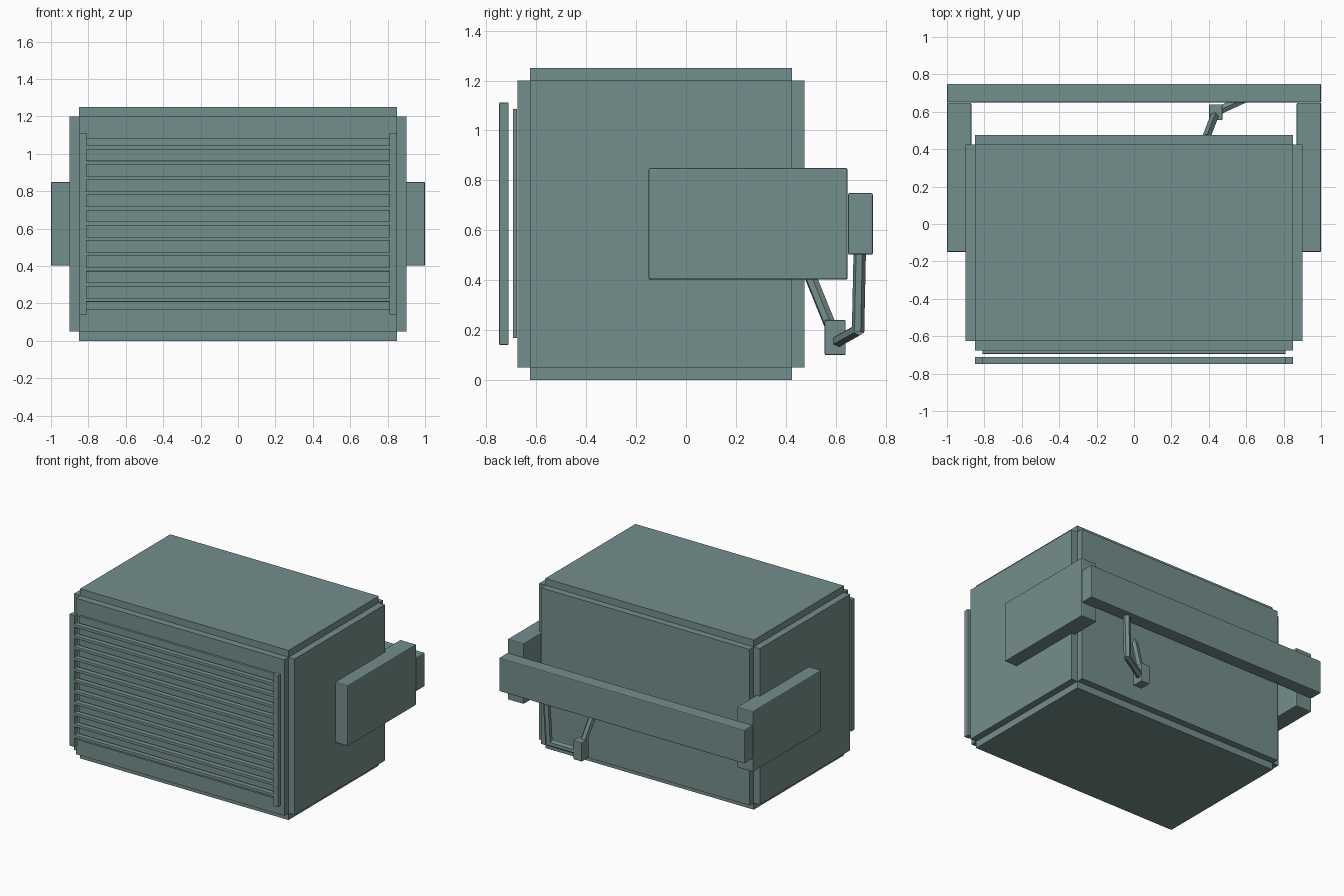
import bpy, bmesh
from mathutils import Vector

if "Cube" in bpy.data.objects:
    bpy.data.objects.remove(bpy.data.objects["Cube"])

# Dark grey-green paint used on every part
paint = bpy.data.materials.new("grey_green_paint")
paint.diffuse_color = (0.175, 0.275, 0.262, 1)
paint.use_nodes = True
paint.node_tree.nodes["Principled BSDF"].inputs["Base Color"].default_value = paint.diffuse_color


def make_object(name, bm):
    bmesh.ops.recalc_face_normals(bm, faces=bm.faces)
    mesh = bpy.data.meshes.new(name)
    bm.to_mesh(mesh)
    bm.free()
    mesh.materials.append(paint)
    obj = bpy.data.objects.new(name, mesh)
    bpy.context.collection.objects.link(obj)
    return obj


def add_box(bm, x, y, z):
    verts = bmesh.ops.create_cube(bm, size=1)["verts"]
    for v in verts:
        v.co = [lo + (c + 0.5) * (hi - lo) for c, (lo, hi) in zip(v.co, (x, y, z))]


def box(name, x, y, z, bevel=0.0):
    bm = bmesh.new()
    add_box(bm, x, y, z)
    obj = make_object(name, bm)
    if bevel:
        mod = obj.modifiers.new("Bevel", "BEVEL")
        mod.width = bevel
        mod.segments = 2
    return obj


def rod(name, points, radius):
    """Six-sided bar following a path of points."""
    bm = bmesh.new()
    for a, b in zip(points, points[1:]):
        a, b = Vector(a), Vector(b)
        d = b - a
        turn = d.to_track_quat("Z", "Y")
        verts = bmesh.ops.create_cone(bm, cap_ends=True, segments=6, radius1=radius,
                                      radius2=radius, depth=d.length + radius * 0.6)["verts"]
        for v in verts:
            v.co = (a + b) / 2 + turn @ v.co
    return make_object(name, bm)


# Main housing: raised panels on all six sides leave stepped edges
bm = bmesh.new()
add_box(bm, (-0.85, 0.85), (-0.625, 0.425), (0, 1.25))
add_box(bm, (-0.9, 0.9), (-0.625, 0.425), (0.05, 1.2))
add_box(bm, (-0.85, 0.85), (-0.675, 0.475), (0.05, 1.2))
make_object("housing", bm)

# Front grille: backing panel, two posts, slats between them
box("grille_panel", (-0.81, 0.81), (-0.694, -0.677), (0.168, 1.086), 0.002)
for side, s in (("left", -1), ("right", 1)):
    box(f"grille_post_{side}", sorted((s * 0.81, s * 0.85)), (-0.749, -0.711),
        (0.14, 1.112), 0.004)
for i in range(11):
    z = 0.627 + (i - 5) * 0.0815
    box(f"grille_slat_{i + 1}", (-0.814, 0.814), (-0.749, -0.711),
        (z - 0.011, z + 0.011), 0.003)

# Carrying bracket: side arms and rear crossbar
for side, s in (("left", -1), ("right", 1)):
    box(f"side_arm_{side}", sorted((s * 0.87, s * 1.0)), (-0.15, 0.648), (0.402, 0.849), 0.006)
box("rear_crossbar", (-1, 1), (0.65, 0.749), (0.502, 0.749), 0.006)

# Rear linkage: block with struts to the housing and the crossbar
box("linkage_block", (0.402, 0.472), (0.556, 0.64), (0.1, 0.24), 0.004)
rod("housing_strut", [(0.385, 0.46, 0.51), (0.435, 0.59, 0.19)], 0.025)
rod("crossbar_strut", [(0.44, 0.60, 0.15), (0.635, 0.69, 0.2), (0.65, 0.697, 0.53)], 0.025)
